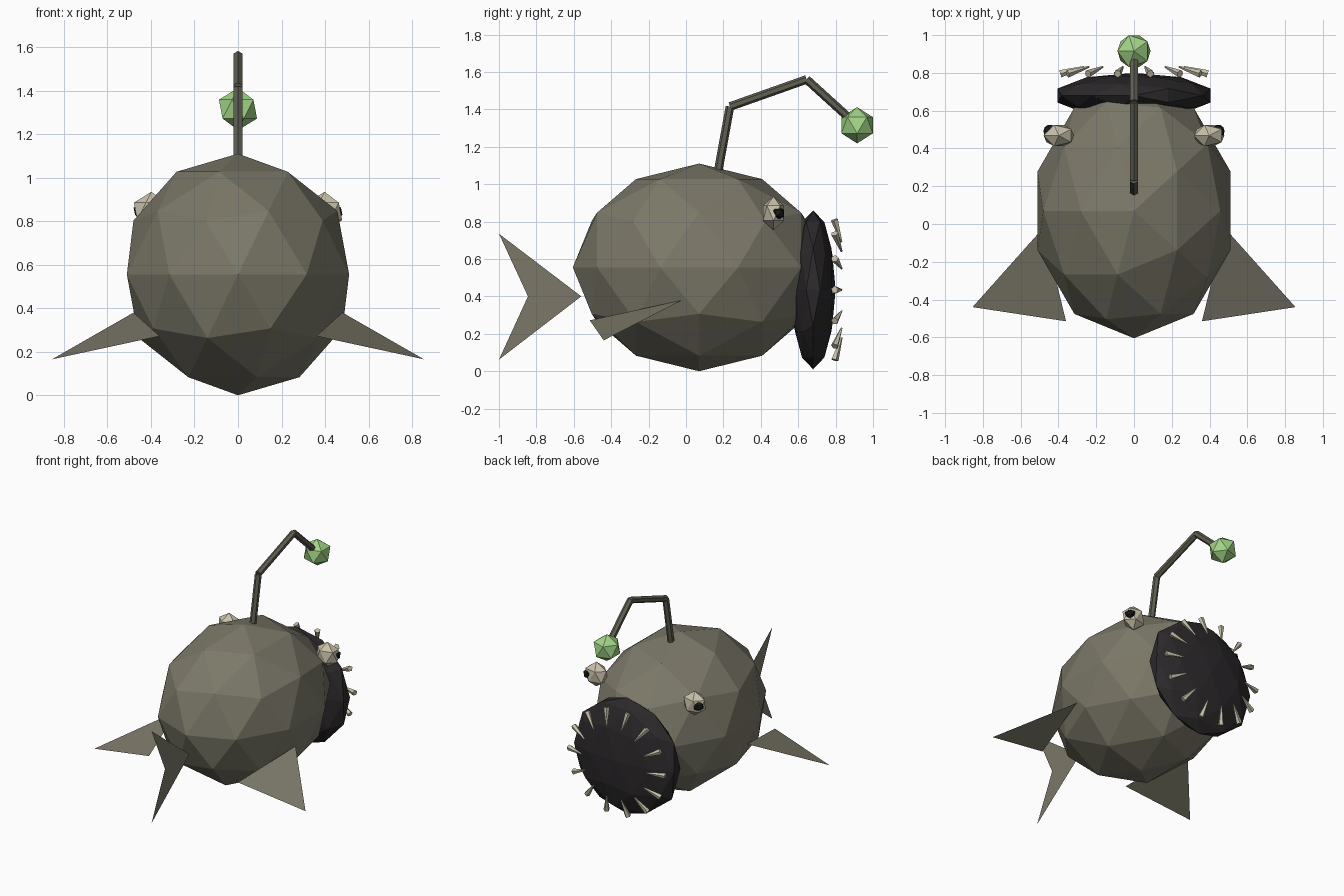
import bpy, bmesh, math
from mathutils import Vector, Matrix

if "Cube" in bpy.data.objects:
    bpy.data.objects.remove(bpy.data.objects["Cube"])


def mat(name, r, g, b):
    m = bpy.data.materials.new(name)
    m.diffuse_color = (r, g, b, 1)
    m.use_nodes = True
    m.node_tree.nodes["Principled BSDF"].inputs["Base Color"].default_value = m.diffuse_color
    return m


SKIN = mat("skin", 0.20, 0.19, 0.14)
STALK = mat("stalk_skin", 0.12, 0.115, 0.085)
DARK = mat("mouth_dark", 0.025, 0.022, 0.024)
BLACK = mat("pupil_black", 0.01, 0.01, 0.01)
BONE = mat("bone", 0.58, 0.53, 0.40)
GLOW = mat("glow_green", 0.36, 0.66, 0.24)


def finish(name, bm, material):
    me = bpy.data.meshes.new(name)
    bm.to_mesh(me)
    bm.free()
    me.materials.append(material)
    ob = bpy.data.objects.new(name, me)
    bpy.context.collection.objects.link(ob)
    return ob


def ball(name, centre, scale, subdiv, material):
    # faceted icosphere, turned half way round as the fish faces +y
    bm = bmesh.new()
    bmesh.ops.create_icosphere(bm, subdivisions=subdiv, radius=1)
    m = (Matrix.Translation(centre) @ Matrix.Diagonal((*scale, 1))
         @ Matrix.Rotation(math.pi, 4, 'Z'))
    bm.transform(m)
    return finish(name, bm, material)


def add_rod(bm, a, b, r1, r2, sides):
    a, b = Vector(a), Vector(b)
    d = b - a
    m = Matrix.Translation((a + b) / 2) @ d.to_track_quat('Z', 'Y').to_matrix().to_4x4()
    bmesh.ops.create_cone(bm, cap_ends=True, segments=sides, radius1=r1,
                          radius2=r2, depth=d.length, matrix=m)


def sheet(name, points, material):
    bm = bmesh.new()
    bm.faces.new([bm.verts.new(p) for p in points])
    bmesh.ops.triangulate(bm, faces=bm.faces[:])
    return finish(name, bm, material)


# body and mouth disc
ball("body", (0, 0.07, 0.555), (0.537, 0.675, 0.555), 2, SKIN)
ball("mouth", (0, 0.68, 0.435), (0.426, 0.12, 0.425), 2, DARK)

# ring of teeth, wide end outward and tip leaning inward
bm = bmesh.new()
for k in range(14):
    t = math.tau * k / 14
    c, s = math.cos(t), math.sin(t)
    add_rod(bm, (0.39 * c, 0.795, 0.435 + 0.385 * s),
            (0.265 * c, 0.832, 0.435 + 0.262 * s), 0.021, 0.005, 5)
finish("teeth", bm, BONE)

# eyes, pupils and side fins
for side, s in (("right", 1), ("left", -1)):
    ball(side + "_eye", (0.398 * s, 0.468, 0.845), (0.09, 0.066, 0.09), 1, BONE)
    ball(side + "_pupil", (0.445 * s, 0.491, 0.845), (0.039, 0.04, 0.037), 1, BLACK)
    sheet(side + "_fin", [(0.48 * s, -0.02, 0.38), (0.855 * s, -0.44, 0.165),
                          (0.36 * s, -0.515, 0.272)], SKIN)

# tail fin
sheet("tail_fin", [(0, -0.56, 0.4), (0, -1, 0.735), (0, -0.845, 0.4),
                   (0, -1, 0.062)], SKIN)

# lure stalk and glowing bulb
path = [(0, 0.172, 1.07), (0, 0.235, 1.415), (0, 0.645, 1.56), (0, 0.915, 1.315)]
bm = bmesh.new()
for a, b in zip(path, path[1:]):
    add_rod(bm, a, b, 0.023, 0.023, 6)
finish("lure_stalk", bm, STALK)
ball("lure_bulb", (0, 0.915, 1.315), (0.098, 0.099, 0.097), 1, GLOW)
